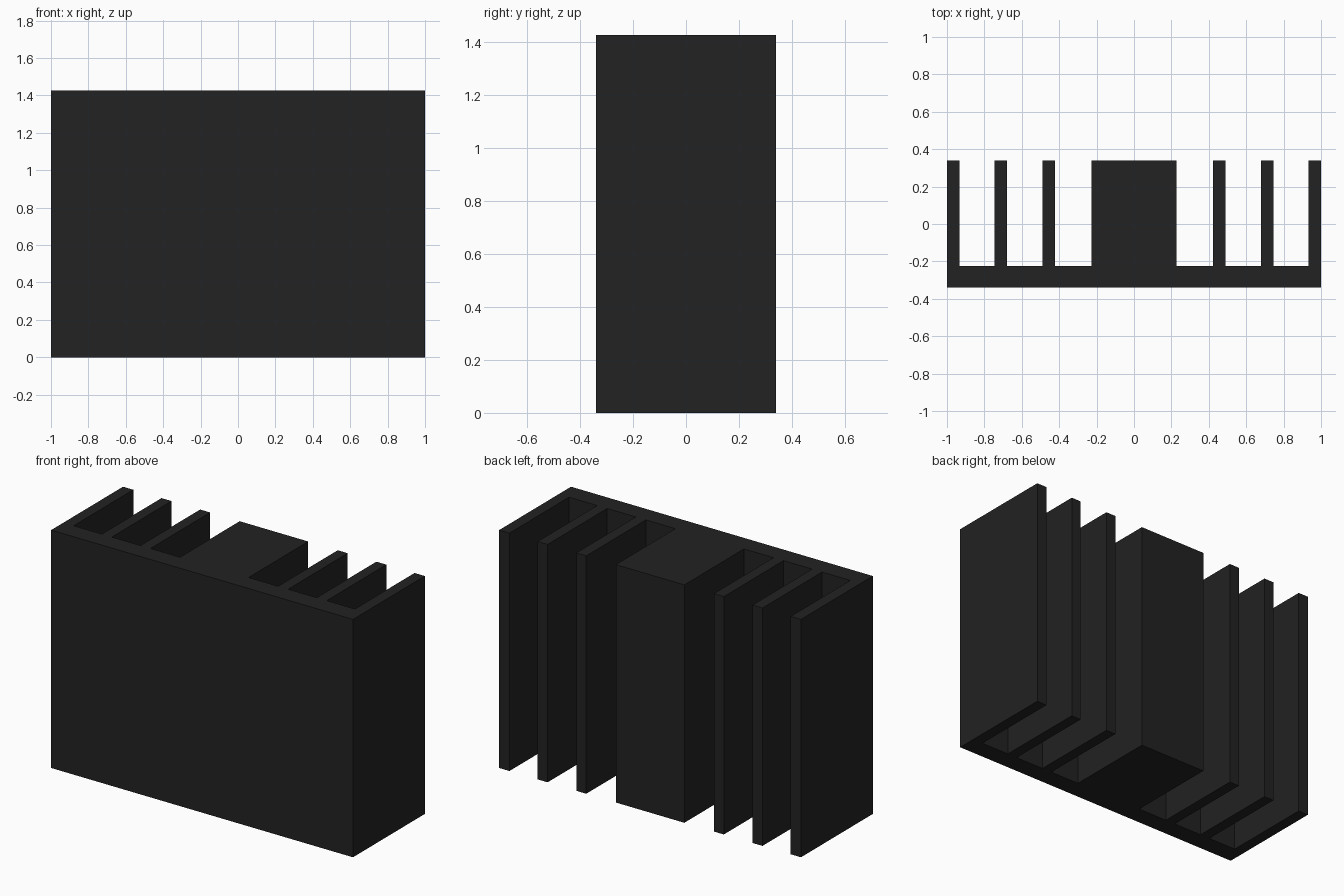
import bpy
import bmesh

cube = bpy.data.objects.get("Cube")
if cube:
    bpy.data.objects.remove(cube, do_unlink=True)

HEIGHT = 1.425
FRONT, FLOOR, BACK = -0.34, -0.224, 0.34

# Thick central block and three thin fins, as (inner x, outer x) on the left half
CORE_HALF = 0.227
FINS = [(0.423, 0.489), (0.679, 0.745), (0.932, 1.0)]

# Matte black metal
black = bpy.data.materials.new("black_anodised_metal")
black.use_nodes = True
colour = (0.016, 0.016, 0.016, 1.0)
black.diffuse_color = colour
black.node_tree.nodes["Principled BSDF"].inputs["Base Color"].default_value = colour

# Comb-shaped half profile: core, then each fin rising from the base plate
half = [(CORE_HALF, BACK), (CORE_HALF, FLOOR)]
for inner, outer in FINS:
    half += [(inner, FLOOR), (inner, BACK), (outer, BACK), (outer, FLOOR)]
half[-1] = (FINS[-1][1], FRONT)  # outermost fin runs straight down to the front face

# Mirror the half profile and extrude it upwards
profile = half + [(-x, y) for x, y in reversed(half)]
bm = bmesh.new()
base = bm.faces.new([bm.verts.new((x, y, 0)) for x, y in profile])
top = bmesh.ops.extrude_face_region(bm, geom=[base], use_keep_orig=True)
bmesh.ops.translate(bm, vec=(0, 0, HEIGHT),
                    verts=[v for v in top["geom"] if isinstance(v, bmesh.types.BMVert)])
bmesh.ops.recalc_face_normals(bm, faces=bm.faces[:])

mesh = bpy.data.meshes.new("finned_heat_sink")
bm.to_mesh(mesh)
bm.free()
mesh.materials.append(black)
heat_sink = bpy.data.objects.new("finned_heat_sink", mesh)
bpy.context.collection.objects.link(heat_sink)
